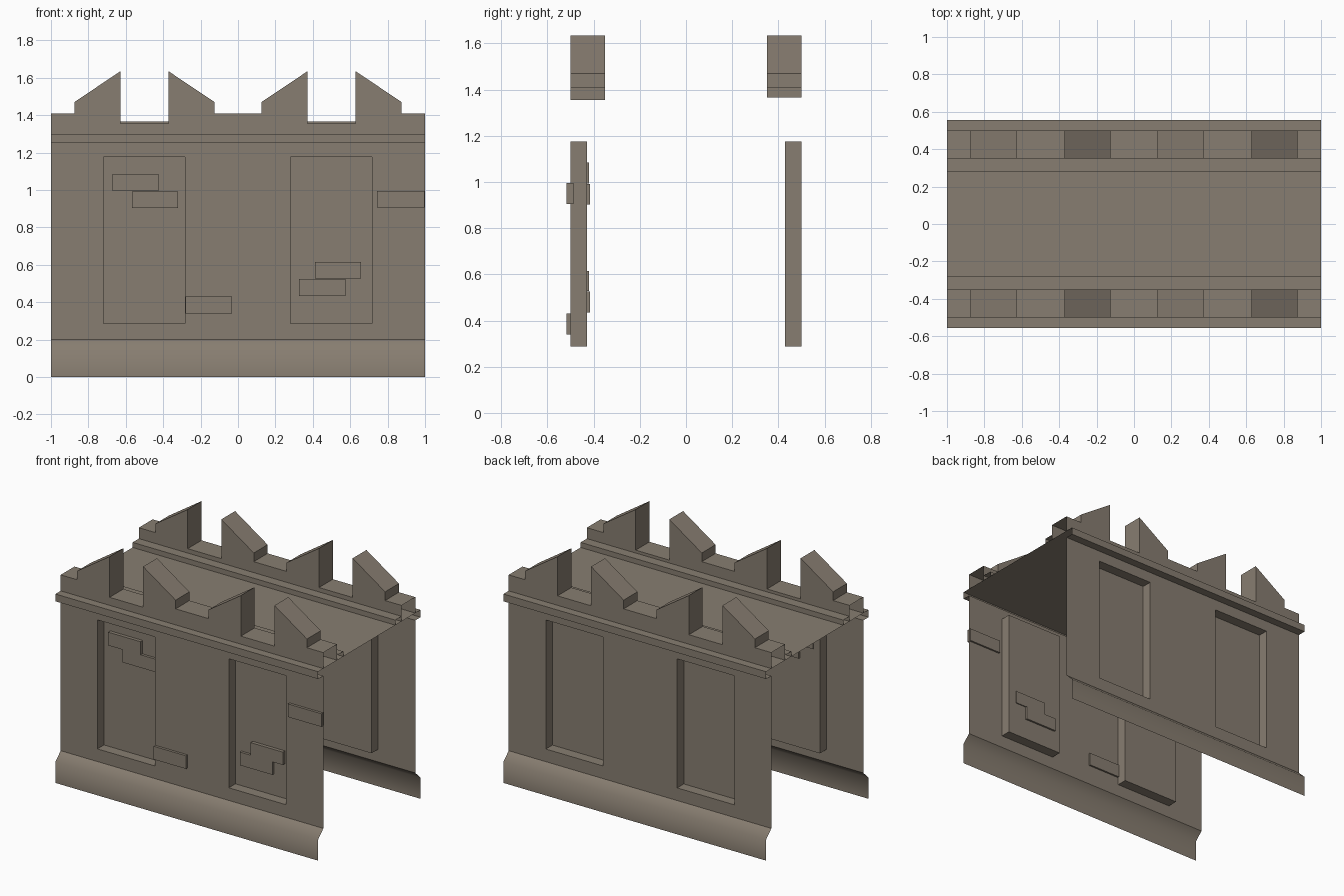
import bpy, bmesh

if "Cube" in bpy.data.objects:
    bpy.data.objects.remove(bpy.data.objects["Cube"])

stone = bpy.data.materials.new("weathered_stone")
stone.diffuse_color = (0.245, 0.207, 0.164, 1)
stone.use_nodes = True
stone.node_tree.nodes["Principled BSDF"].inputs["Base Color"].default_value = stone.diffuse_color


def make(name, polys, smooth=False):
    """Object from a list of polygons, each a list of points."""
    bm = bmesh.new()
    for p in polys:
        bm.faces.new([bm.verts.new(c) for c in p])
    bmesh.ops.remove_doubles(bm, verts=bm.verts, dist=0.0005)
    for f in bm.faces:
        f.smooth = smooth
    me = bpy.data.meshes.new(name)
    bm.to_mesh(me)
    bm.free()
    me.materials.append(stone)
    ob = bpy.data.objects.new(name, me)
    bpy.context.collection.objects.link(ob)
    return ob


def side_of(polys, s):
    """Place front-built polygons (y negative) on the front (-1) or back (1)."""
    if s < 0:
        return polys
    return [[(x, -y, z) for x, y, z in reversed(p)] for p in polys]


def run(profile):
    """Sweep a (y, z) profile along the full length, ends open."""
    return [[(-1, *a), (1, *a), (1, *b), (-1, *b)]
            for a, b in zip(profile, profile[1:])]


def wall():
    """Thin wall sheet with two sunken panels."""
    xs = [-1, -0.72, -0.283, 0, 0.28, 0.717, 1]
    zs = [0.2, 0.287, 1.175, 1.25]
    y, d = -0.5, -0.428
    out = []
    for i, (x0, x1) in enumerate(zip(xs, xs[1:])):
        for j, (z0, z1) in enumerate(zip(zs, zs[1:])):
            c = [(x0, z0), (x1, z0), (x1, z1), (x0, z1)]
            if j == 1 and i in (1, 4):
                out.append([(a, d, b) for a, b in c])
                for k in range(4):
                    (a, b), (e, f) = c[k], c[(k + 1) % 4]
                    out.append([(a, y, b), (e, y, f), (e, d, f), (a, d, b)])
            else:
                out.append([(a, y, b) for a, b in c])
    return out


def parapet(gap):
    """Stepped battlement with pairs of slanted merlons."""
    top = [(-1, 1.41)]
    for c in (-0.5, 0.5):
        half = [(-0.375, 1.41), (-0.375, 1.47), (-0.128, 1.635), (-0.128, gap)]
        top += [(c + x, z) for x, z in half]
        top += [(c - x, z) for x, z in reversed(half)]
    top.append((1, 1.41))
    yo, yi = -0.5, -0.35
    ring = [(-1, 1.3), (1, 1.3)] + top[::-1]
    out = [[(x, yo, z) for x, z in ring], [(x, yi, z) for x, z in reversed(ring)]]
    for (a, b), (e, f) in zip(top, top[1:]):
        out.append([(a, yo, b), (e, yo, f), (e, yi, f), (a, yi, b)])
    return out


# Both long sides: wall, flared foot, cornice, battlement and inner step
for s, tag, gap in ((-1, "front", 1.355), (1, "back", 1.365)):
    make(tag + "_wall", side_of(wall(), s))
    make(tag + "_flared_foot",
         side_of(run([(-0.557, 0), (-0.557, 0.145), (-0.5, 0.2)]), s), True)
    make(tag + "_cornice",
         side_of(run([(-0.5, 1.25), (-0.557, 1.25), (-0.557, 1.3)]), s))
    make(tag + "_battlement", side_of(parapet(gap), s))
    make(tag + "_inner_step",
         side_of(run([(-0.35, 1.335), (-0.282, 1.335), (-0.282, 1.3)]), s))

# Walkway deck
make("walkway_deck", run([(-0.557, 1.3), (0.557, 1.3)]))


# Loose bricks on the front wall and in its panels
def brick(name, x0, x1, y0, y1, z0, z1):
    bm = bmesh.new()
    bmesh.ops.create_cube(bm, size=1)
    for v in bm.verts:
        v.co = (x1 if v.co.x > 0 else x0, y1 if v.co.y > 0 else y0,
                z1 if v.co.z > 0 else z0)
    polys = [[tuple(v.co) for v in f.verts] for f in bm.faces]
    bm.free()
    make(name, polys)


brick("left_panel_upper_brick", -0.672, -0.426, -0.452, -0.421, 0.994, 1.085)
brick("left_panel_lower_brick", -0.567, -0.32, -0.446, -0.415, 0.903, 0.992)
brick("right_panel_upper_brick", 0.412, 0.658, -0.452, -0.421, 0.527, 0.615)
brick("right_panel_lower_brick", 0.327, 0.574, -0.446, -0.415, 0.434, 0.525)
brick("wall_low_brick", -0.28, -0.033, -0.518, -0.488, 0.34, 0.43)
brick("wall_high_brick", 0.743, 0.997, -0.518, -0.488, 0.905, 0.995)
